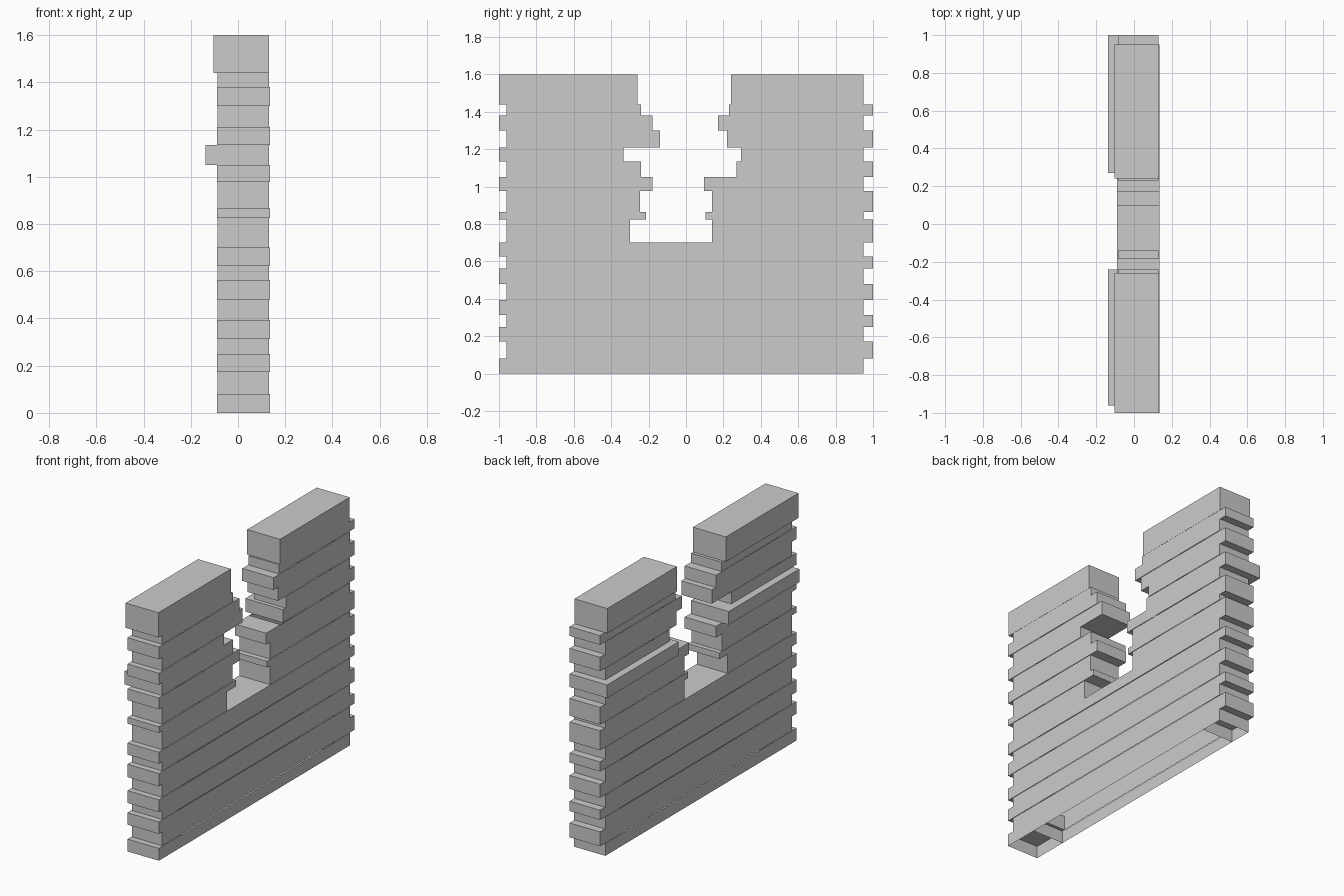
import bpy, bmesh

# heights of the course joints, bottom to top
Z = [0, .08, .173, .25, .313, .393, .48, .563, .625, .70, .825, .865,
     .977, 1.05, 1.135, 1.21, 1.30, 1.38, 1.44, 1.60]

# ragged edges of the broken opening, from course 9 upward (left, right)
GAP = [(-.30, .14), (-.215, .105), (-.245, .14), (-.18, .095), (-.24, .27),
       (-.335, .295), (-.14, .22), (-.18, .17), (-.24, .23), (-.26, .24)]

# vertical joints between the stones of each course
JOINTS = [
    [-.765, -.67, -.215, -.07, .08, .38, .68, .80],
    [-.745, -.52, .16, .235, .56, .74],
    [-.81, -.65, -.49, .15, .305, .80],
    [-.67, -.33, .01, .225, .61, .765],
    [-.765, -.67, -.20, .08, .38, .68, .765],
    [-.745, -.52, .16, .56, .74],
    [-.81, -.65, -.49, .15, .305, .80],
    [-.67, -.26, -.10, .08, .23, .80],
    [-.82, -.50, .38, .50, .80],
    [-.77, -.505, .57, .785],
    [-.82, -.57, .255, .80],
    [-.72, -.44, .345, .66],
    [-.82, -.65, -.54, .24, .57, .78],
    [-.62, .54, .82],
    [-.84, -.615, .45, .57, .765],
    [-.76, -.53, .56, .74],
    [-.81, -.67, -.49, .33, .80],
    [-.59, .40, .81],
    [-.525, .47],
]


def stone(bm, x0, x1, y0, y1, z0, z1, skip=()):
    """Box of separate flat faces, leaving out the named sides."""
    v = [bm.verts.new((x, y, z)) for x in (x0, x1) for y in (y0, y1) for z in (z0, z1)]
    sides = {"left": (0, 1, 3, 2), "right": (4, 6, 7, 5), "front": (0, 4, 5, 1),
             "back": (2, 3, 7, 6), "bottom": (0, 2, 6, 4), "top": (1, 5, 7, 3)}
    for name, idx in sides.items():
        if name not in skip:
            bm.faces.new([v[i] for i in idx])


def build_course(i):
    bm = bmesh.new()
    odd = i % 2
    y0, y1 = (-.96, 1.0) if odd else (-1.0, .95)
    xa, xb = (-.086, .131) if odd else (-.089, .135)
    if i == 13:
        xa = -.137          # projecting ledge course
    if i == 18:
        xa, xb = -.103, .132  # coping stones
    runs = [(y0, y1)] if i < 9 else [(y0, GAP[i - 9][0]), (GAP[i - 9][1], y1)]
    for a, b in runs:
        cuts = [a] + [j for j in JOINTS[i] if a + .02 < j < b - .02] + [b]
        n = len(cuts) - 1
        for k in range(n):
            skip = set()
            # inner stones are facings over a hollow core
            if 0 < k < n - 1 and i not in (13, 18):
                skip = {"front", "back", "bottom", "top"}
                if i == 8:
                    skip.remove("top")
            if i == 0:
                skip.add("bottom")
            stone(bm, xa, xb, cuts[k], cuts[k + 1], Z[i], Z[i + 1], skip)
    name = "coping" if i == 18 else f"stone_course_{i + 1:02d}"
    me = bpy.data.meshes.new(name)
    bm.to_mesh(me)
    bm.free()
    bpy.context.collection.objects.link(bpy.data.objects.new(name, me))


for i in range(len(JOINTS)):
    build_course(i)
